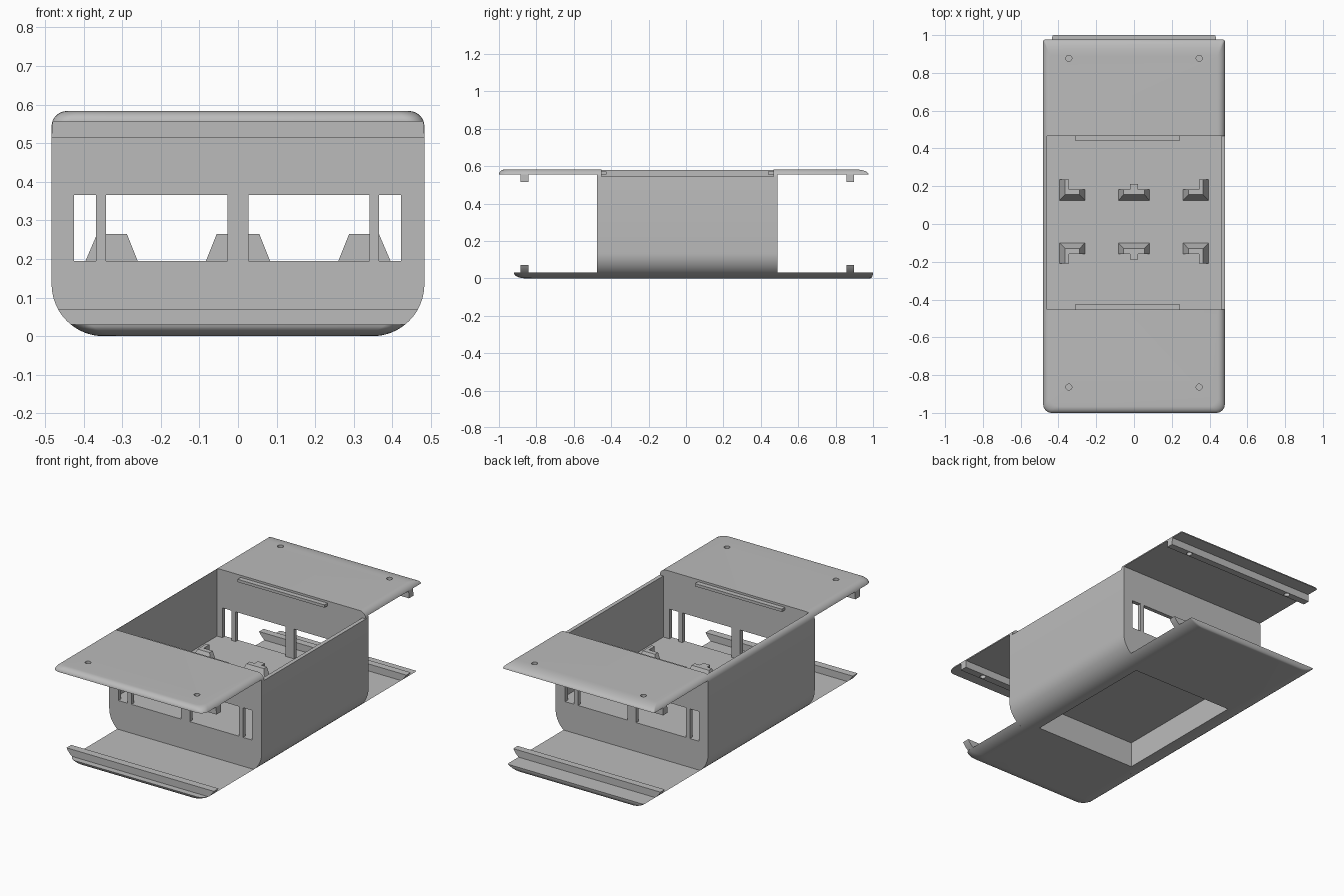
import bpy, bmesh, math
from mathutils import Matrix

if "Cube" in bpy.data.objects:
    bpy.data.objects.remove(bpy.data.objects["Cube"], do_unlink=True)

HALF, TOP = 0.483, 0.583          # half width and height of the case
R_LOW, R_TOP = 0.135, 0.04        # lower and upper edge radii
FRONT, BACK, WALL = -0.475, 0.49, 0.023
FLOOR = 0.195
Z_LID, Z_BASE = 0.556, 0.03

grey = bpy.data.materials.new("plain grey")
grey.use_nodes = True
grey.diffuse_color = (0.5, 0.5, 0.5, 1)
grey.node_tree.nodes["Principled BSDF"].inputs["Base Color"].default_value = (0.5, 0.5, 0.5, 1)


def finish(bm, name):
    bmesh.ops.remove_doubles(bm, verts=bm.verts, dist=1e-5)
    bmesh.ops.recalc_face_normals(bm, faces=bm.faces)
    mesh = bpy.data.meshes.new(name)
    bm.to_mesh(mesh)
    bm.free()
    obj = bpy.data.objects.new(name, mesh)
    bpy.context.collection.objects.link(obj)
    mesh.materials.append(grey)
    return obj


def half_width(z):
    """Half width of the rounded case section at height z."""
    if z < R_LOW:
        return HALF - R_LOW + math.sqrt(max(0, R_LOW**2 - (R_LOW - z)**2))
    if z > TOP - R_TOP:
        return HALF - R_TOP + math.sqrt(max(0, R_TOP**2 - (z - TOP + R_TOP)**2))
    return HALF


def loft(name, heights, inner, end, radius=0.0):
    """Stack plan outlines from the inner edge to the outer end, following the case section."""
    bm = bmesh.new()
    rings = []
    for z in heights:
        w, e = half_width(z), end(z)
        s = 1 if e > inner else -1
        arc = [(w - radius * (1 - math.cos(a)), e - s * radius * (1 - math.sin(a)))
               for a in (math.pi / 2 * i / 6 for i in range(7))]
        side = [(w, inner)] + arc
        pts = side + [(-x, y) for x, y in reversed(side)]
        rings.append([bm.verts.new((x, y, z)) for x, y in pts])
    for a, b in zip(rings, rings[1:]):
        for i in range(len(a)):
            j = (i + 1) % len(a)
            bm.faces.new((a[i], a[j], b[j], b[i]))
    bm.faces.new(rings[0])
    bm.faces.new(rings[-1])
    return finish(bm, name)


def block(name, x, y, z, inset=(0, 0, 0, 0), sx=1, sy=1, mid_y=0.0):
    """Box whose top is drawn in on chosen sides: left, right, front, back."""
    l, r, f, b = inset
    bm = bmesh.new()
    bmesh.ops.create_cube(bm, size=1)
    for v in bm.verts:
        up = v.co.z > 0
        px = x[1] - r * up if v.co.x > 0 else x[0] + l * up
        py = y[1] - b * up if v.co.y > 0 else y[0] + f * up
        v.co = (sx * px, mid_y + sy * (py - mid_y), z[1] if up else z[0])
    return finish(bm, name)


def cut(obj, cutter):
    cutter.hide_render = True
    mod = obj.modifiers.new("cut", 'BOOLEAN')
    mod.operation, mod.solver, mod.object = 'DIFFERENCE', 'EXACT', cutter
    bpy.ops.object.select_all(action='DESELECT')
    bpy.context.view_layer.objects.active = obj
    obj.select_set(True)
    bpy.ops.object.modifier_apply(modifier=mod.name)
    bpy.data.objects.remove(cutter, do_unlink=True)


def hole(obj, x, y):
    bm = bmesh.new()
    bmesh.ops.create_cone(bm, cap_ends=True, segments=20, radius1=0.016, radius2=0.016,
                          depth=0.3, matrix=Matrix.Translation((x, y, TOP)))
    cut(obj, finish(bm, "hole_cutter"))


def arc_heights(start, end):
    """Heights bunched towards the end where the edge curves most."""
    return [start + (end - start) * math.sin(math.pi / 2 * i / 8) for i in range(9)]


def rounded_end(y, run, start, stop):
    s = math.copysign(1, y)
    return lambda z: y - s * run * (1 - math.sqrt(max(0, 1 - ((z - start) / (stop - start))**2)))


# Middle case: solid section, then hollowed
low = [R_LOW * (1 - math.cos(math.pi / 2 * i / 12)) for i in range(13)]
high = [TOP - R_TOP + R_TOP * math.sin(math.pi / 2 * i / 8) for i in range(9)]
body = loft("case_body", low + high, FRONT, lambda z: BACK)
inner_y = (FRONT + WALL, BACK - WALL)
cut(body, block("cavity", (-0.46, 0.46), inner_y, (FLOOR, 1)))
cut(body, block("lid_slot", (0.4, 0.6), inner_y, (0.545, 1)))
cut(body, block("underside_recess", (-0.325, 0.325), (-0.41, 0.405), (-0.1, 0.148)))
for span in ((-0.425, -0.368), (-0.342, -0.027), (0.027, 0.34), (0.365, 0.422)):
    cut(body, block("window", span, (-0.6, 0.6), (FLOOR, 0.365)))

# Upper covers and lower plates
front_cover = loft("front_cover", arc_heights(Z_LID, TOP), FRONT,
                   rounded_end(-1.0, 0.035, Z_LID, TOP), 0.045)
back_cover = loft("back_cover", arc_heights(Z_LID, TOP), BACK,
                  rounded_end(0.976, 0.08, Z_LID, TOP), 0.01)
front_plate = loft("front_base_plate", arc_heights(Z_BASE, 0), FRONT,
                   rounded_end(-0.92, 0.06, Z_BASE, 0), 0.05)
back_plate = loft("back_base_plate", arc_heights(Z_BASE, 0), BACK,
                  rounded_end(1.0, 0.015, Z_BASE, 0), 0.01)

# Cross ribs under the covers and on the plates, with screw holes above
parts = [body, front_cover, back_cover, front_plate, back_plate]
for side, cover, y0, y1 in (("front", front_cover, -0.842, -0.885),
                            ("back", back_cover, 0.857, 0.897)):
    upper = loft(side + "_upper_rib", [0.514, Z_LID], y0, lambda z: y1)
    lower = loft(side + "_lower_rib", [Z_BASE + 0.04 * i / 5 for i in range(6)], y0, lambda z: y1)
    for x in (-0.345, 0.345):
        hole(cover, x, (y0 + y1) / 2)
        hole(upper, x, (y0 + y1) / 2)
    parts += [upper, lower]

# Rails that hold the sliding lid
for side, y in (("front", (inner_y[0], inner_y[0] + 0.028)),
                ("back", (inner_y[1] - 0.028, inner_y[1]))):
    block(side + "_lid_rail", (-0.31, 0.24), y, (0.555, 0.571))

# Board supports on the floor, mirrored front to back
Z_SUP = (FLOOR, 0.265)
for sy, end in ((1, "back"), (-1, "front")):
    for sx, side in ((1, "right"), (-1, "left")):
        name = f"{end}_{side}_support"
        block(name, (-0.395, -0.26), (0.125, 0.183), Z_SUP, (0.03, 0.028, 0.03, 0), sx, sy, 0.0125)
        block(name + "_arm", (-0.395, -0.345), (0.16, 0.235), Z_SUP, (0.03, 0, 0, 0), sx, sy, 0.0125)
    name = end + "_middle_support"
    block(name, (-0.083, 0.083), (0.125, 0.183), Z_SUP, (0.028, 0.028, 0.03, 0), 1, sy, 0.0125)
    block(name + "_arm", (-0.022, 0.022), (0.17, 0.212), Z_SUP, (0, 0, 0, 0), 1, sy, 0.0125)

# Smooth the rounded edges, keep corners sharp
bpy.ops.object.select_all(action='DESELECT')
for obj in parts:
    obj.select_set(True)
    bpy.context.view_layer.objects.active = obj
bpy.ops.object.shade_smooth_by_angle(angle=math.radians(30))
